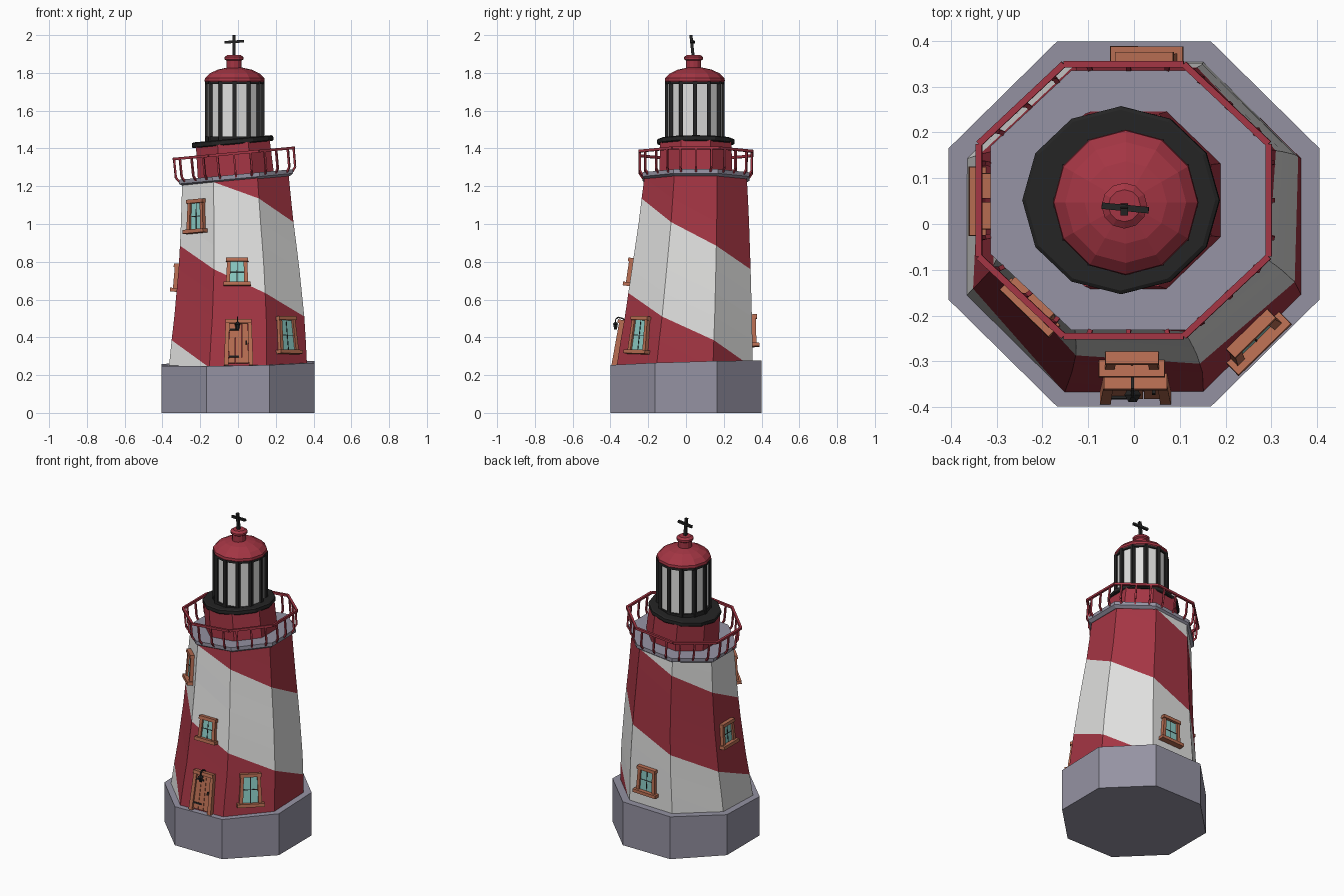
import bpy, bmesh, math
from mathutils import Matrix, Vector

if "Cube" in bpy.data.objects:
    bpy.data.objects.remove(bpy.data.objects["Cube"])


def mat(name, r, g, b):
    m = bpy.data.materials.new(name)
    m.diffuse_color = (r, g, b, 1)
    m.use_nodes = True
    m.node_tree.nodes["Principled BSDF"].inputs["Base Color"].default_value = m.diffuse_color
    return m


RED = mat("barn red", 0.37, 0.036, 0.057)
WHITE = mat("off white", 0.74, 0.74, 0.73)
STONE = mat("stone grey", 0.30, 0.29, 0.365)
BLACK = mat("iron black", 0.018, 0.018, 0.018)
WOOD = mat("wood brown", 0.48, 0.155, 0.085)
GLASS = mat("teal glass", 0.26, 0.60, 0.56)
OCT = math.cos(math.pi / 8)


def finish(name, bm, mats, M=None):
    me = bpy.data.meshes.new(name)
    if M:
        bm.transform(M)
    bm.to_mesh(me)
    bm.free()
    for m in mats:
        me.materials.append(m)
    ob = bpy.data.objects.new(name, me)
    bpy.context.collection.objects.link(ob)
    return ob


def lathe(name, profile, n, material, M=None, sy=1.0, turn=0.0, tilt=None):
    """Closed n-sided turned shape from (radius, height) points."""
    bm = bmesh.new()
    rings = []
    for r, z in profile:
        ring = []
        for i in range(n):
            a = turn + 2 * math.pi * i / n
            ring.append(bm.verts.new((r * math.cos(a), r * sy * math.sin(a), z)))
        rings.append(ring)
    for a, b in zip(rings, rings[1:]):
        for i in range(n):
            j = (i + 1) % n
            bm.faces.new((a[i], a[j], b[j], b[i]))
    bm.faces.new(rings[0][::-1])
    bm.faces.new(rings[-1])
    if tilt:
        for v in rings[-1]:
            v.co.z += tilt[0] * v.co.x + tilt[1] * v.co.y
    return finish(name, bm, [material], M)


def boxes(name, mats, items, M, taper=0.0):
    """Boxes (material index, centre, size) joined, narrowing upward by taper."""
    bm = bmesh.new()
    for mi, c, s in items:
        new = bmesh.ops.create_cube(bm, size=1, matrix=Matrix.Translation(c) @ Matrix.Diagonal((*s, 1)))
        for f in {f for v in new["verts"] for f in v.link_faces}:
            f.material_index = mi
    for v in bm.verts:
        v.co.x *= 1 - taper * v.co.y
    return finish(name, bm, mats, M)


def bars(name, material, segments, M=None):
    """Square bars (start, end, width, depth) joined."""
    bm = bmesh.new()
    for p, q, w, d in segments:
        p, q = Vector(p), Vector(q)
        rot = (q - p).to_track_quat('Z', 'Y').to_matrix().to_4x4()
        bmesh.ops.create_cube(bm, size=1, matrix=Matrix.Translation((p + q) / 2) @ rot
                              @ Matrix.Diagonal((w, d, (q - p).length, 1)))
    return finish(name, bm, [material], M)


# Leaning tower profile: z, centre x, centre y, half width x, half width y
PROFILE = [(0.20, 0, -0.010, 0.370, 0.366), (0.26, 0, -0.007, 0.366, 0.361),
           (0.50, 0.007, 0.012, 0.345, 0.337), (0.80, 0.005, 0.030, 0.316, 0.311),
           (1.03, -0.005, 0.043, 0.296, 0.290), (1.30, -0.015, 0.052, 0.279, 0.268)]


def corner(k, z):
    for a, b in zip(PROFILE, PROFILE[1:]):
        if z <= b[0] or b is PROFILE[-1]:
            t = (z - a[0]) / (b[0] - a[0])
            cx, cy, hx, hy = [a[i] + t * (b[i] - a[i]) for i in range(1, 5)]
            break
    ang = math.radians(-112.5 + 45 * k)
    return Vector((cx + hx / OCT * math.cos(ang), cy + hy / OCT * math.sin(ang), z))


def wall(k, z, u=0.0, spin=0.0):
    """Frame on tower side k: x along wall, y up, z outward."""
    def mid(h):
        return (corner(k, h) + corner(k + 1, h)) / 2
    t = (corner(k + 1, z) - corner(k, z)).normalized()
    n = t.cross(mid(z + 0.1) - mid(z - 0.1)).normalized()
    v = n.cross(t)
    R = Matrix((t, v, n)).transposed().to_4x4()
    return Matrix.Translation(mid(z) + t * u) @ R @ Matrix.Rotation(math.radians(spin), 4, 'Z')


# Stone base with slightly sloping top
lathe("stone_base", [(0.405 / OCT, 0), (0.405 / OCT, 0.262)], 8, STONE,
      sy=0.985, turn=math.pi / 8, tilt=(0.02, 0.03))

# Tower with spiral stripes: each band drops an eighth of a turn per side
bm = bmesh.new()


def tower_vert(k, j):
    z = min(max(0.26 + 0.125 * (j - k), 0.26), 1.26)
    p = corner(k, z)
    if z < 0.261:
        p.z = 0.24
    elif z > 1.259:
        p.z = 1.235 + 0.1 * p.x
    return p


for k in range(8):
    for j in range(16):
        pts = []
        for a, b in ((k, j), (k + 1, j), (k + 1, j + 1), (k, j + 1)):
            p = tower_vert(a, b)
            if all((p - q).length > 1e-5 for q in pts):
                pts.append(p)
        if len(pts) > 2:
            f = bm.faces.new([bm.verts.new(p) for p in pts])
            f.material_index = 0 if j % 8 < 4 else 1
bmesh.ops.remove_doubles(bm, verts=bm.verts, dist=1e-4)
finish("striped_tower", bm, [RED, WHITE])


# Windows: glass, glazing bars, frame boards and sill
def window(name, k, z, w, h, u=0.0, spin=0.0):
    b = 0.02
    items = [(1, (0, 0, 0.004), (w - b, h - b, 0.012)),
             (2, (0, 0, 0.009), (0.004, h - b, 0.006)),
             (2, (0, 0, 0.009), (w - b, 0.004, 0.006)),
             (0, (0, h / 2 - b / 2, 0.010), (w + 0.012, b, 0.034)),
             (0, (0, -h / 2 + b / 2, 0.014), (w + 0.024, b, 0.044))]
    for s in (-1, 1):
        items.append((0, (s * (w / 2 - b / 2), 0, 0.008), (b, h - b, 0.026)))
    boxes(name, [WOOD, GLASS, BLACK], items, wall(k, z, u, spin), taper=0.9)


window("front_window", 0, 0.745, 0.112, 0.15, u=-0.010)
window("front_left_window", 7, 1.04, 0.115, 0.18, spin=4)
window("front_right_window", 1, 0.41, 0.125, 0.20, spin=-1)
window("left_window", 6, 0.715, 0.118, 0.15, u=-0.025)
window("back_window", 4, 0.435, 0.125, 0.17, u=-0.020, spin=-2)

# Plank door with frame and strap hinges
items = [(0, (x, 0, 0.006), (0.032, 0.22, 0.018)) for x in (-0.034, 0, 0.034)]
items += [(0, (s * 0.062, -0.005, 0.010), (0.022, 0.235, 0.030)) for s in (-1, 1)]
items += [(0, (0, 0.112, 0.013), (0.146, 0.02, 0.042)),
          (1, (-0.025, 0.070, 0.017), (0.055, 0.009, 0.008)),
          (1, (-0.025, -0.075, 0.017), (0.055, 0.009, 0.008)),
          (1, (0.040, 0.0, 0.018), (0.008, 0.02, 0.012))]
boxes("door", [WOOD, BLACK], items, wall(0, 0.37, 0.0), taper=0.5)

# Door lamp on a bent bracket
path = [(-0.003, -0.315, 0.478), (-0.003, -0.335, 0.500), (-0.003, -0.360, 0.506),
        (-0.003, -0.373, 0.495), (-0.003, -0.373, 0.472)]
bars("lamp_bracket", BLACK, [(p, q, 0.007, 0.007) for p, q in zip(path, path[1:])])
lathe("lamp", [(0.009, 0.442), (0.013, 0.468), (0.018, 0.470), (0.005, 0.482)], 6, BLACK,
      Matrix.Translation((-0.003, -0.373, 0)))

# Gallery deck, tilted up toward the right
G = Matrix.Translation((-0.012, 0.052, 1.262)) @ Matrix.Rotation(math.radians(-5.3), 4, 'Y')
SY = 0.935
lathe("gallery_deck", [(0.285 / OCT, -0.034), (0.303 / OCT, -0.022), (0.303 / OCT, 0)],
      8, STONE, G, SY, math.pi / 8)


def ring(k, r, z):
    a = math.radians(22.5 + 45 * k)
    return Vector((r / OCT * math.cos(a), r / OCT * SY * math.sin(a), z))


# Railing: top rail and outward leaning posts, three per side
segs = []
for k in range(8):
    segs.append((ring(k, 0.318, 0.112), ring(k + 1, 0.318, 0.112), 0.014, 0.014))
    for t in (1 / 6, 1 / 2, 5 / 6):
        foot = ring(k, 0.300, -0.012).lerp(ring(k + 1, 0.300, -0.012), t)
        knee = ring(k, 0.317, 0.012).lerp(ring(k + 1, 0.317, 0.012), t)
        head = ring(k, 0.318, 0.112).lerp(ring(k + 1, 0.318, 0.112), t)
        segs += [(foot, knee, 0.010, 0.010), (knee, head, 0.010, 0.010)]
bars("railing", RED, segs, G)

# Red drum and black lantern floor
lathe("drum", [(0.202 / OCT, -0.01), (0.196 / OCT, 0.165)], 8, RED, G, 0.96, math.pi / 8)
lathe("lantern_floor", [(0.212, 0.160), (0.216, 0.165), (0.216, 0.185), (0.208, 0.190)],
      12, BLACK, G, 0.95)

# Lantern room: pale panes, black uprights and rings
L = Matrix.Translation((-0.018, 0.047, 0))
lathe("lantern_panes", [(0.146, 1.43), (0.146, 1.755)], 12, WHITE, L)
segs = []
for i in range(12):
    a = math.radians(30 * i)
    x, y = 0.147 * math.cos(a), 0.147 * math.sin(a)
    segs.append(((x, y, 1.43), (x, y, 1.755), 0.021, 0.021))
bars("lantern_uprights", BLACK, segs, L)
lathe("lantern_sill", [(0.157, 1.43), (0.157, 1.462)], 12, BLACK, L)
lathe("lantern_head_ring", [(0.156, 1.740), (0.156, 1.758)], 12, BLACK, L)

# Domed roof with vent cap
lathe("dome", [(0.154, 1.750), (0.159, 1.757), (0.157, 1.772), (0.132, 1.797),
               (0.090, 1.817), (0.040, 1.828)], 12, RED, L)
lathe("vent_cap", [(0.040, 1.815), (0.040, 1.865), (0.050, 1.872), (0.050, 1.884),
                   (0.035, 1.895)], 12, RED, Matrix.Translation((-0.021, 0.040, 0)))

# Finial with cross arm
bars("finial", BLACK, [((-0.021, 0.038, 1.885), (-0.021, 0.026, 2.0), 0.016, 0.016),
                       ((-0.070, 0.040, 1.962), (0.032, 0.030, 1.968), 0.014, 0.014)])
